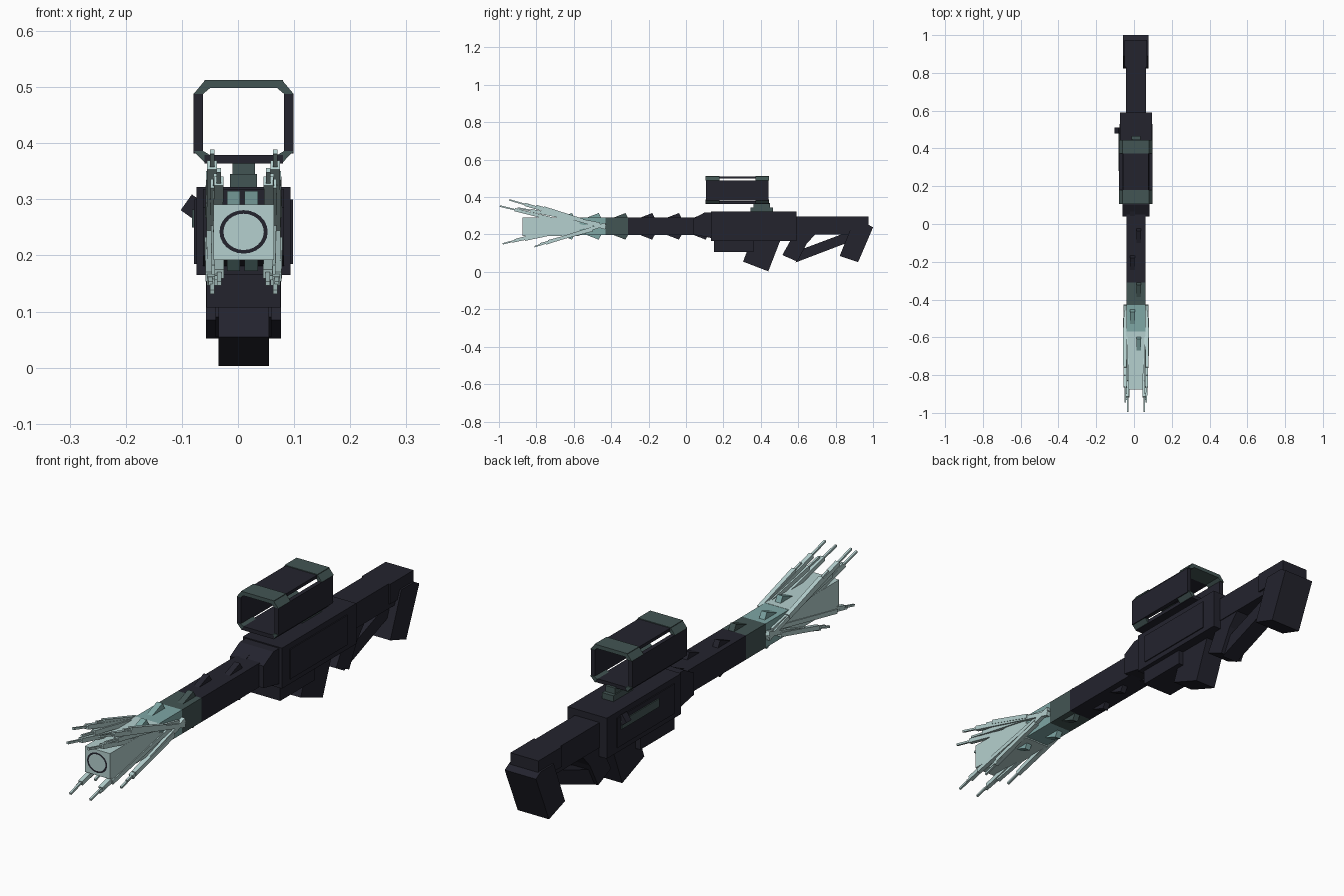
import bpy, bmesh, math
from mathutils import Vector

cube = bpy.data.objects.get("Cube")
if cube:
    bpy.data.objects.remove(cube, do_unlink=True)

CX = 0.01  # centre plane of the body


def material(name, rgb):
    m = bpy.data.materials.new(name)
    m.use_nodes = True
    m.diffuse_color = (*rgb, 1)
    bsdf = m.node_tree.nodes["Principled BSDF"]
    bsdf.inputs["Base Color"].default_value = (*rgb, 1)
    bsdf.inputs["Roughness"].default_value = 0.8
    return m


DARK = material("dark navy", (0.017, 0.017, 0.027))
GREEN = material("deep green", (0.055, 0.09, 0.087))
TEAL = material("teal", (0.21, 0.385, 0.375))
PALE = material("pale mint", (0.46, 0.63, 0.62))


def finish(bm, name, mat):
    bmesh.ops.recalc_face_normals(bm, faces=bm.faces)
    me = bpy.data.meshes.new(name)
    bm.to_mesh(me)
    bm.free()
    me.materials.append(mat)
    ob = bpy.data.objects.new(name, me)
    bpy.context.collection.objects.link(ob)
    return ob


def prism(name, mat, outline, x0, x1):
    """Side outline in (y, z), extruded across x."""
    bm = bmesh.new()
    face = bm.faces.new([bm.verts.new((x0, y, z)) for y, z in outline])
    new = bmesh.ops.extrude_face_region(bm, geom=[face])["geom"]
    verts = [v for v in new if isinstance(v, bmesh.types.BMVert)]
    bmesh.ops.translate(bm, verts=verts, vec=(x1 - x0, 0, 0))
    return finish(bm, name, mat)


def solid(name, mat, outline, half):
    return prism(name, mat, outline, CX - half, CX + half)


def box(name, mat, x, y, z):
    return prism(name, mat, [(y[0], z[0]), (y[1], z[0]), (y[1], z[1]), (y[0], z[1])], *x)


def rod(bm, a, b, width):
    """Square rod between two points."""
    d = b - a
    mat = d.to_track_quat('Z', 'X').to_matrix().to_4x4()
    mat.translation = (a + b) / 2
    new = bmesh.ops.create_cube(bm, size=1)["verts"]
    bmesh.ops.scale(bm, verts=new, vec=(width, width, d.length))
    bmesh.ops.transform(bm, matrix=mat, verts=new)


def band(half):
    return CX - half, CX + half


# Receiver, side panels and collar
box("receiver", DARK, band(0.084), (0.135, 0.59), (0.165, 0.322))
for side, label in ((1, "left"), (-1, "right")):
    xs = sorted((CX + side * 0.083, CX + side * 0.088))
    box(label + "_panel", DARK, xs, (0.18, 0.53), (0.185, 0.3))
solid("collar", DARK, [(0.04, 0.2), (0.14, 0.18), (0.14, 0.318), (0.1, 0.318), (0.04, 0.285)], 0.072)
box("magazine_well", DARK, band(0.066), (0.15, 0.36), (0.107, 0.17))
solid("magazine", DARK, [(0.305, 0.055), (0.44, 0.003), (0.505, 0.17), (0.35, 0.17)], 0.045)

# Ejection port and bolt handle
box("ejection_port", GREEN, (CX - 0.092, CX - 0.086), (0.28, 0.51), (0.25, 0.282))
bm = bmesh.new()
rod(bm, Vector((-0.07, 0.495, 0.3)), Vector((-0.09, 0.495, 0.272)), 0.03)
finish(bm, "bolt_handle", DARK)

# Grip and stock
solid("grip", DARK, [(0.515, 0.09), (0.595, 0.055), (0.645, 0.15), (0.69, 0.2), (0.69, 0.24), (0.57, 0.24), (0.56, 0.17)], 0.05)
solid("stock_strut", DARK, [(0.585, 0.05), (0.86, 0.155), (0.87, 0.215), (0.63, 0.125)], 0.035)
solid("stock_bar", DARK, [(0.58, 0.2), (0.9, 0.2), (0.9, 0.297), (0.58, 0.297)], 0.053)
solid("stock_top", DARK, [(0.83, 0.22), (0.975, 0.22), (0.975, 0.297), (0.83, 0.297)], 0.06)
solid("butt_pad", DARK, [(0.822, 0.085), (0.92, 0.052), (1.0, 0.238), (0.97, 0.255), (0.89, 0.255)], 0.067)

# Barrel in coloured sections
for name, mat, y0, y1 in (("barrel", DARK, -0.31, 0.14), ("green_section", GREEN, -0.43, -0.31),
                          ("teal_section", TEAL, -0.57, -0.43)):
    box(name, mat, band(0.051), (y0, y1), (0.197, 0.29))
box("muzzle", PALE, band(0.054), (-0.875, -0.57), (0.192, 0.291))

# Thin ring around the bore
bm = bmesh.new()
loops = []
for r in (0.036, 0.043):
    loops.append([bm.verts.new((CX + r * math.cos(a), -0.877, 0.242 + r * 0.9 * math.sin(a)))
                  for a in (math.tau * i / 24 for i in range(24))])
for i in range(24):
    j = (i + 1) % 24
    bm.faces.new((loops[0][i], loops[0][j], loops[1][j], loops[1][i]))
finish(bm, "bore_ring", DARK)

# Small wedge fins along the barrel, staggered above and below
for i in range(6):
    y = 0.075 - 0.143 * i
    mat = DARK if i < 3 else GREEN if i == 3 else TEAL
    x = CX - 0.018 if i % 2 == 0 else CX + 0.014
    for up in (1, -1):
        s = 0.2435
        pts = [(y - 0.04, s + up * 0.044), (y + 0.03, s + up * 0.071), (y + 0.045, s + up * 0.044)]
        prism("top_fin" if up > 0 else "bottom_fin", mat, pts, x - 0.012, x + 0.012)

# Spikes fanning out around the muzzle: offset from centre, start y/z, end y/z
SPIKES = [
    (0.058, -0.43, 0.235, -0.945, 0.385), (0.046, -0.5, 0.23, -0.995, 0.352),
    (0.06, -0.55, 0.275, -0.8, 0.355), (0.052, -0.46, 0.255, -0.9, 0.342),
    (0.058, -0.43, 0.255, -0.81, 0.135), (0.045, -0.58, 0.255, -0.98, 0.15),
    (0.05, -0.5, 0.25, -0.93, 0.16), (0.061, -0.5, 0.225, -0.78, 0.15),
]
for side, label in ((1, "left"), (-1, "right")):
    bm = bmesh.new()
    for off, y0, z0, y1, z1 in SPIKES:
        a = Vector((CX + side * off, y0, z0))
        b = Vector((CX + side * (off - 0.002), y1, z1))
        rod(bm, a, a.lerp(b, 0.84), 0.017)
        rod(bm, a.lerp(b, 0.8), b, 0.008)
    finish(bm, label + "_spikes", PALE)

# Sight: four plates joined by chamfered end rings
box("sight_mount_base", GREEN, band(0.024), (0.345, 0.465), (0.318, 0.345))
box("sight_mount", GREEN, band(0.02), (0.36, 0.45), (0.34, 0.368))
box("sight_floor", DARK, band(0.07), (0.105, 0.44), (0.364, 0.379))
box("sight_roof", DARK, band(0.068), (0.18, 0.372), (0.498, 0.51))
for side, label in ((1, "left"), (-1, "right")):
    xs = sorted((CX + side * 0.072, CX + side * 0.089))
    box(label + "_sight_wall", DARK, xs, (0.107, 0.44), (0.382, 0.488))
for label, y0, y1 in (("front", 0.105, 0.18), ("rear", 0.372, 0.445)):
    box(label + "_sight_roof", GREEN, band(0.07), (y0, y1), (0.498, 0.513))
    bm = bmesh.new()
    for side in (1, -1):
        for edge, inner, wall in ((0.513, 0.498, 0.488), (0.364, 0.379, 0.386)):
            pts = [(0.068, edge), (0.089, wall), (0.072, wall), (0.06, inner)]
            face = bm.faces.new([bm.verts.new((CX + side * x, y0, z)) for x, z in pts])
            new = bmesh.ops.extrude_face_region(bm, geom=[face])["geom"]
            verts = [v for v in new if isinstance(v, bmesh.types.BMVert)]
            bmesh.ops.translate(bm, verts=verts, vec=(0, y1 - y0, 0))
    finish(bm, label + "_sight_corners", GREEN)
